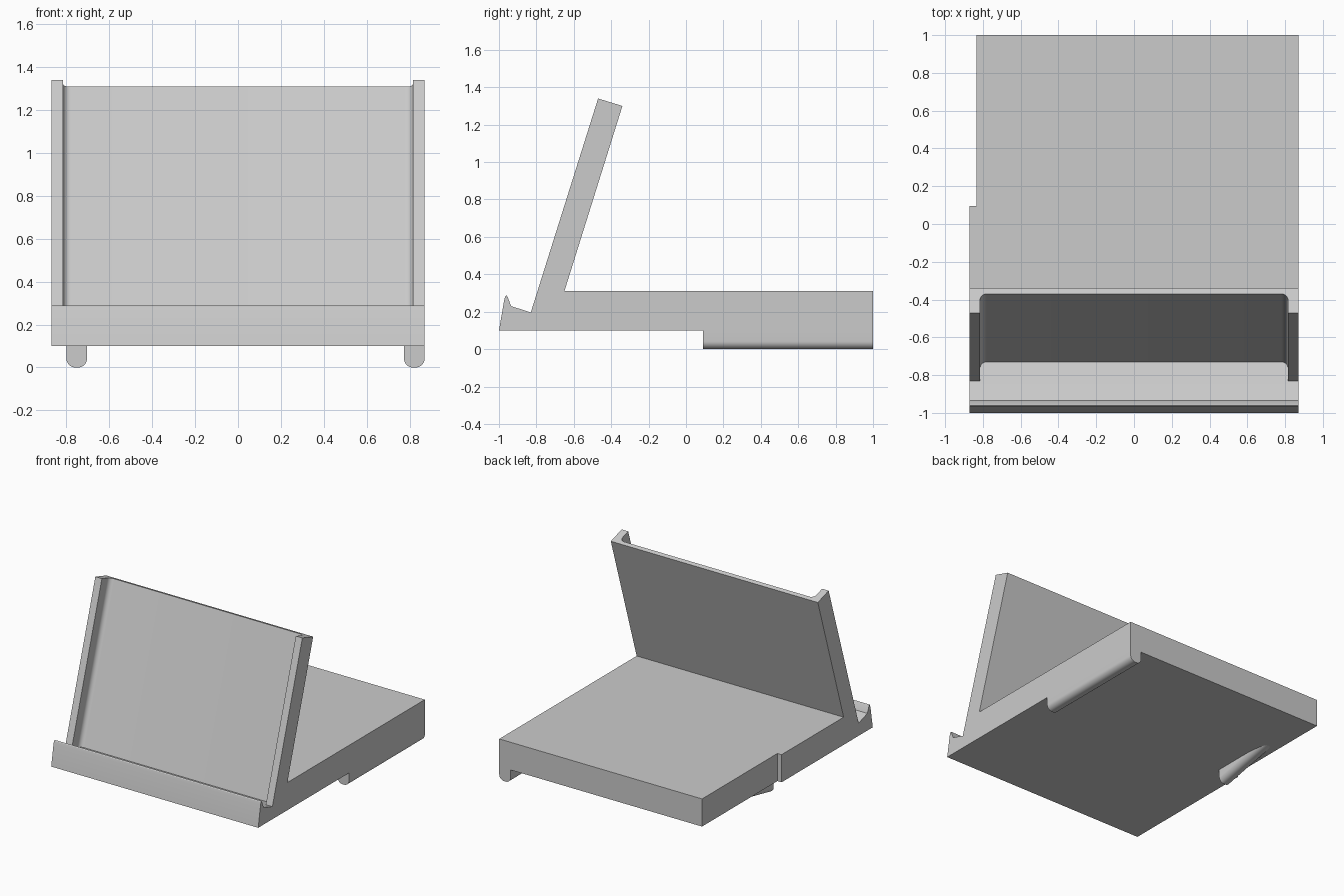
import bpy, bmesh, math
from mathutils import Vector

if "Cube" in bpy.data.objects:
    bpy.data.objects.remove(bpy.data.objects["Cube"])

grey = bpy.data.materials.new("plain grey")
grey.diffuse_color = (0.6, 0.6, 0.6, 1)
grey.use_nodes = True
grey.node_tree.nodes["Principled BSDF"].inputs["Base Color"].default_value = grey.diffuse_color


def prism(name, points, sweep):
    """Extrude a closed outline of 3D points along a vector."""
    bm = bmesh.new()
    face = bm.faces.new([bm.verts.new(p) for p in points])
    top = bmesh.ops.extrude_face_region(bm, geom=[face])["geom"]
    bmesh.ops.translate(bm, vec=Vector(sweep),
                        verts=[v for v in top if isinstance(v, bmesh.types.BMVert)])
    bmesh.ops.recalc_face_normals(bm, faces=bm.faces)
    mesh = bpy.data.meshes.new(name)
    bm.to_mesh(mesh)
    bm.free()
    mesh.materials.append(grey)
    ob = bpy.data.objects.new(name, mesh)
    bpy.context.collection.objects.link(ob)
    return ob


def rounded_u(half, top, bottom, r, steps=8):
    """U outline: square at 'top', rounded corners at 'bottom' (below top)."""
    pts = [(half, top)]
    for side in (1, -1):
        arc = [(side * (half - r + r * math.cos(a)), bottom + r - r * math.sin(a))
               for a in [math.pi / 2 * i / steps for i in range(steps + 1)]]
        pts += arc if side == 1 else arc[::-1]
    return pts + [(-half, top)]


def select(ob):
    bpy.ops.object.select_all(action='DESELECT')
    ob.select_set(True)
    bpy.context.view_layer.objects.active = ob


def cut(ob, cutter):
    cutter.hide_render = True
    mod = ob.modifiers.new("cut", 'BOOLEAN')
    mod.operation = 'DIFFERENCE'
    mod.solver = 'EXACT'
    mod.object = cutter
    select(ob)
    bpy.ops.object.modifier_apply(modifier=mod.name)
    bpy.data.objects.remove(cutter)


# Stand body: base slab, front lip and leaning back rest in one side profile
profile = [(-1, .1), (-.972, .262), (-.966, .283), (-.96, .288), (-.954, .28),
           (-.935, .23), (-.83, .196), (-.47, 1.34), (-.34, 1.3),
           (-.65, .31), (1, .31), (1, .1)]
body = prism("stand_body", [(-.87, y, z) for y, z in profile], (1.74, 0, 0))

# Recess in the back rest, with rounded inner corners beside the rails
up = Vector((0, .36, 1.144)).normalized()
back = Vector((0, up.z, -up.y))
corner = Vector((0, -.83, .196)) - up * .001
outline = [corner + Vector((x, 0, 0)) - back * d
           for x, d in rounded_u(.815, .02, -.105, .035)]
cut(body, prism("recess_cutter", outline, up * 1.4))

# Step along the left edge of the base
step = [(-.95, .095, 0), (-.835, .095, 0), (-.835, 1.1, 0), (-.95, 1.1, 0)]
cut(body, prism("step_cutter", step, (0, 0, .5)))

# Rounded feet: a long rail on the right, a short tapering one on the left
section = rounded_u(.048, .1, 0, .042)
rail = prism("right_foot_rail", [(.822 + x, .09, z) for x, z in section], (0, .91, 0))
wedge = prism("left_foot_wedge", [(-.752 + x, .09, z) for x, z in section], (0, .48, 0))
for v in wedge.data.vertices:
    if v.co.y > .3:
        v.co.z += .1

for ob in (body, rail, wedge):
    select(ob)
    bpy.ops.object.shade_smooth_by_angle(angle=math.radians(25))
